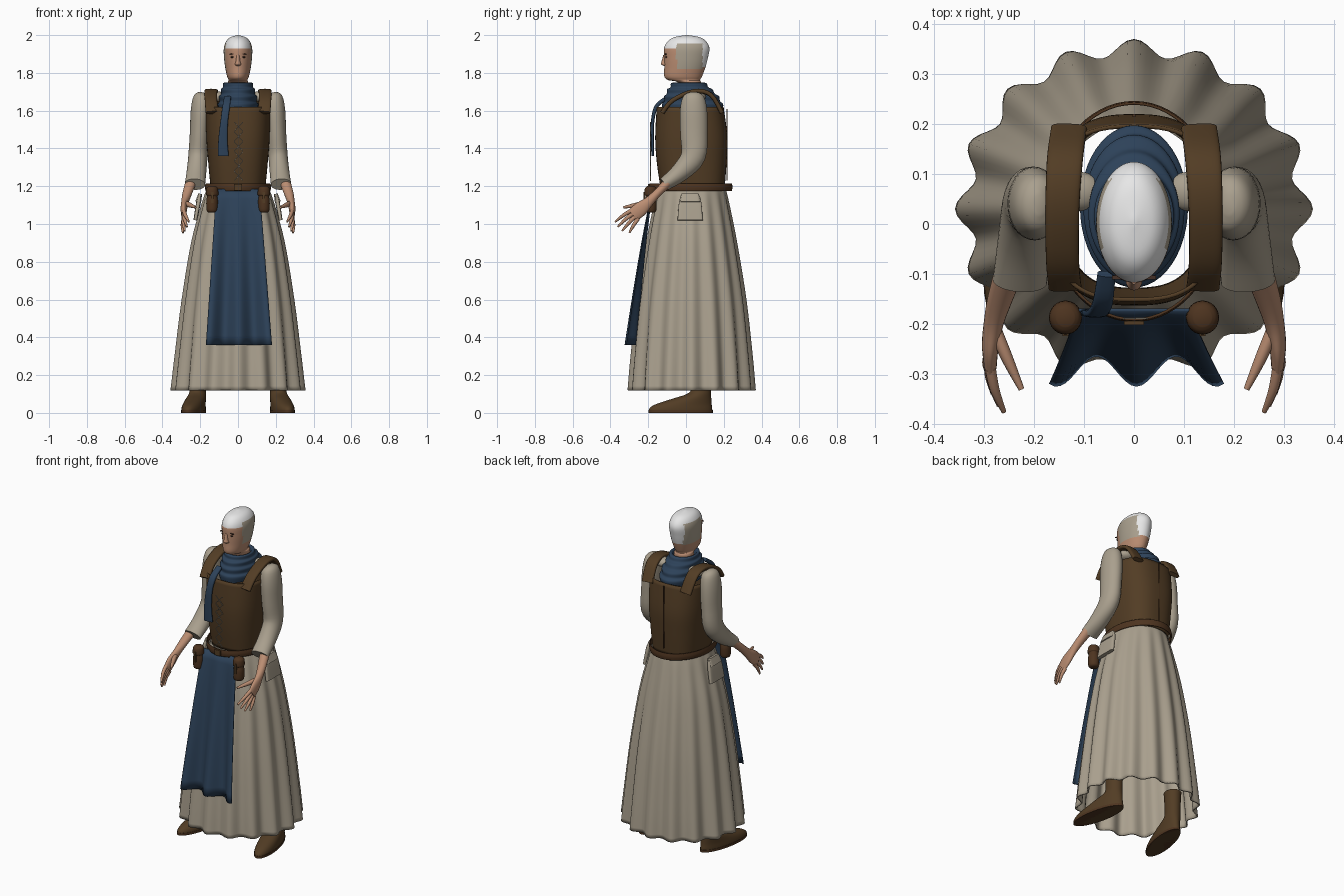
import bpy, bmesh, math
from mathutils import Vector, Matrix

if "Cube" in bpy.data.objects:
    bpy.data.objects.remove(bpy.data.objects["Cube"])
made = []


def material(name, r, g, b):
    m = bpy.data.materials.new(name)
    m.use_nodes = True
    m.diffuse_color = (r, g, b, 1)
    bsdf = m.node_tree.nodes["Principled BSDF"]
    bsdf.inputs["Base Color"].default_value = (r, g, b, 1)
    bsdf.inputs["Roughness"].default_value = 0.8
    return m


LINEN = material("linen", 0.40, 0.35, 0.27)
LEATHER = material("vest leather", 0.085, 0.046, 0.018)
STRAP = material("belt leather", 0.075, 0.034, 0.014)
BLUE = material("blue cloth", 0.026, 0.054, 0.1)
SKIN = material("skin", 0.5, 0.27, 0.17)
HAIR = material("white hair", 0.8, 0.8, 0.8)
DARK = material("dark features", 0.06, 0.03, 0.02)


def finish(name, bm, mat, shell=0):
    bmesh.ops.recalc_face_normals(bm, faces=bm.faces)
    me = bpy.data.meshes.new(name)
    bm.to_mesh(me)
    bm.free()
    me.materials.append(mat)
    ob = bpy.data.objects.new(name, me)
    bpy.context.collection.objects.link(ob)
    if shell:
        mod = ob.modifiers.new("thickness", "SOLIDIFY")
        mod.thickness, mod.offset = shell, -1
    made.append(ob)
    return ob


def smooth(pts, sub):
    """Catmull-Rom interpolation of tuples."""
    out = []
    for i in range(len(pts) - 1):
        a, b, c, d = (pts[max(i - 1, 0)], pts[i], pts[i + 1],
                      pts[min(i + 2, len(pts) - 1)])
        for k in range(sub):
            t = k / sub
            out.append([q + 0.5 * t * (r - p + t * (2*p - 5*q + 4*r - s + t * (3*(q - r) + s - p)))
                        for p, q, r, s in zip(a, b, c, d)])
    return out + [list(pts[-1])]


def tube(name, pts, mat, n=24, sub=4, upright=False, power=1, caps=True,
         shell=0, ripple=None, side=1):
    """Loft of rings (x, y, z, half width, half depth) along a smoothed path."""
    rows = smooth(pts, sub)
    bm = bmesh.new()
    rings = []
    for i, (x, y, z, ru, rv) in enumerate(rows):
        t = Vector((0, 0, 1))
        if not upright:
            t = (Vector(rows[min(i + 1, len(rows) - 1)][:3])
                 - Vector(rows[max(i - 1, 0)][:3])).normalized()
        u = Vector((1, 0, 0))
        u = (u - t * u.dot(t)).normalized()
        v = t.cross(u)
        ring = []
        for k in range(n):
            a = math.tau * k / n
            c, s = math.cos(a), math.sin(a)
            c = math.copysign(abs(c) ** power, c)
            s = math.copysign(abs(s) ** power, s)
            f = ripple(a, i / (len(rows) - 1)) if ripple else 1
            p = Vector((x, y, z)) + (u * c * ru + v * s * rv) * f
            ring.append(bm.verts.new((p.x * side, p.y, p.z)))
        rings.append(ring)
    for a, b in zip(rings, rings[1:]):
        for k in range(n):
            bm.faces.new((a[k], a[(k + 1) % n], b[(k + 1) % n], b[k]))
    if caps:
        bm.faces.new(rings[0])
        bm.faces.new(rings[-1])
    return finish(name, bm, mat, shell)


def box(name, loc, size, mat, turn=0):
    bm = bmesh.new()
    bmesh.ops.create_cube(bm, size=1, matrix=Matrix.Translation(loc)
                          @ Matrix.Rotation(turn, 4, "Y") @ Matrix.Diagonal((*size, 1)))
    return finish(name, bm, mat)


def ball(name, loc, radii, mat):
    bm = bmesh.new()
    bmesh.ops.create_uvsphere(bm, u_segments=16, v_segments=10, radius=1,
                              matrix=Matrix.Translation(loc) @ Matrix.Diagonal((*radii, 1)))
    return finish(name, bm, mat)


# Skirt with sixteen pleats, open below
tube("skirt", [(0, .03, 1.185, .165, .18), (0, .03, 1.1, .192, .198),
               (0, .03, .9, .242, .235), (0, .03, .6, .288, .28),
               (0, .03, .3, .322, .31), (0, .03, .12, .34, .323)],
     LINEN, n=160, sub=5, upright=True, caps=False, shell=.008,
     ripple=lambda a, t: 1 + .052 * t ** .7 * math.cos(16 * a))

# Apron sheet
bm = bmesh.new()
rows = []
for j in range(17):
    v = j / 16
    w = v ** .8
    rows.append([bm.verts.new(((i / 16 - 1) * (.115 + .06 * v) + .005 * v,
                               -.175 - .12 * w - .03 * v * math.cos(2.2 * math.pi * (i / 16 - 1)),
                               1.185 - .825 * v)) for i in range(33)])
for a, b in zip(rows, rows[1:]):
    for i in range(32):
        bm.faces.new((a[i], b[i], b[i + 1], a[i + 1]))
finish("apron", bm, BLUE, .006)

# Vest, belt and buckle
tube("vest", [(0, .035, 1.19, .145, .17), (0, .03, 1.33, .158, .185),
              (0, .028, 1.46, .168, .191), (0, .022, 1.62, .172, .177)],
     LEATHER, n=64, sub=5, upright=True, power=.75, caps=False, shell=.008)
tube("belt", [(0, .025, 1.175, .172, .218), (0, .025, 1.195, .175, .221),
              (0, .025, 1.215, .172, .218)],
     STRAP, n=64, upright=True, caps=False, shell=.005)
box("buckle", (0, -.198, 1.195), (.04, .008, .034), LEATHER)
box("vest_back_seam", (0, .217, 1.42), (.005, .006, .38), STRAP)

# Crossed lacing
for i in range(6):
    for s in (-1, 1):
        box("lacing", (.003, -.188, 1.255 + .052 * i), (.004, .003, .068), LINEN, s * .75)

# Scarf with stacked folds and a hanging tail
tube("scarf", [(0, .035, 1.60, .10, .158), (0, .035, 1.635, .108, .162),
               (0, .033, 1.65, .097, .147), (0, .03, 1.675, .101, .146),
               (0, .025, 1.69, .089, .127), (0, .02, 1.713, .091, .12),
               (0, .018, 1.724, .08, .1), (0, .015, 1.745, .079, .094),
               (0, .015, 1.742, .064, .072), (0, .02, 1.69, .058, .065)],
     BLUE, n=48, upright=True, caps=False)
tube("scarf_tail", [(-.055, -.1, 1.67, .018, .01), (-.062, -.155, 1.625, .02, .01),
                    (-.072, -.176, 1.55, .02, .009), (-.08, -.178, 1.45, .024, .008),
                    (-.078, -.176, 1.36, .029, .007)], BLUE, power=.6)

# Head and neck, coloured by region
head = tube("head", [(0, .02, 1.66, .056, .06), (0, .02, 1.745, .054, .06),
                     (0, -.01, 1.762, .05, .085), (0, -.015, 1.782, .058, .1),
                     (0, -.006, 1.83, .068, .109), (0, 0, 1.88, .074, .116),
                     (0, .004, 1.93, .075, .12), (0, .005, 1.965, .064, .103),
                     (0, .005, 1.988, .042, .07), (0, .005, 2.0, .004, .007)],
            SKIN, n=64, sub=6, upright=True)
head.data.materials.append(HAIR)
head.data.materials.append(LINEN)
for p in head.data.polygons:
    x, y, z = p.center
    if 1.825 < z < 1.957 and -.05 < y < .088 and abs(x) > .03:
        p.material_index = 2
    elif z > 1.93 or (y > .06 and z > 1.828):
        p.material_index = 1

# Face
tube("nose", [(0, -.105, 1.836, .01, .008), (0, -.112, 1.845, .017, .02),
              (0, -.112, 1.862, .012, .017), (0, -.11, 1.895, .008, .01)],
     SKIN, n=16, upright=True)
box("mouth", (0, -.108, 1.812), (.034, .008, .004), DARK)
for s in (-1, 1):
    ball("eye", (s * .029, -.105, 1.884), (.011, .005, .005), DARK)
    box("eyebrow", (s * .03, -.107, 1.9), (.028, .008, .005), DARK, s * .12)

for s, tag in ((1, "left_"), (-1, "right_")):
    # Shoulder strap and shirt yoke
    tube(tag + "shoulder_strap", [(.138, -.125, 1.59, .033, .012), (.143, -.07, 1.655, .033, .012),
                                  (.143, .04, 1.702, .034, .012), (.138, .13, 1.685, .036, .012),
                                  (.13, .19, 1.59, .036, .012)], LEATHER, power=.6, side=s)
    ball(tag + "shirt_yoke", (s * .112, .065, 1.675), (.05, .04, .028), LINEN)

    # Sleeve
    tube(tag + "sleeve", [(.188, .04, 1.697, .012, .02), (.192, .04, 1.675, .042, .055),
                          (.197, .04, 1.6, .053, .072), (.204, .042, 1.48, .051, .072),
                          (.212, .038, 1.36, .051, .065), (.22, -.03, 1.275, .052, .05),
                          (.228, -.115, 1.21, .054, .036)], LINEN, n=32, side=s)

    # Forearm, palm, fingers and thumb
    tube(tag + "forearm_and_palm", [(.245, -.08, 1.235, .03, .025), (.268, -.15, 1.165, .025, .022),
                                    (.28, -.195, 1.12, .02, .026), (.287, -.24, 1.08, .017, .038),
                                    (.287, -.28, 1.047, .013, .036)], SKIN, side=s)
    tips = ((.26, -.375, 1.012), (.27, -.362, .985), (.282, -.338, .963), (.292, -.3, .953))
    for i, (x, y, z) in enumerate(tips):
        k = .028 - .019 * i
        base = (.287, -.272 - .62 * k, 1.05 + .75 * k)
        mid = ((x + .296) / 2, (y + base[1]) / 2, (z + base[2]) / 2 + .004)
        tube(tag + "finger", [(*base, .011, .011), (*mid, .0095, .0095), (x, y, z, .005, .005)],
             SKIN, n=12, side=s)
    tube(tag + "thumb", [(.28, -.205, 1.11, .013, .015), (.255, -.265, 1.1, .012, .013),
                         (.225, -.33, 1.088, .006, .006)], SKIN, n=12, side=s)

    # Belt pouch with lid and clasp
    tube(tag + "pouch", [(.137, -.187, 1.06, .018, .018), (.137, -.187, 1.072, .029, .03),
                         (.137, -.187, 1.12, .031, .032), (.137, -.187, 1.148, .027, .028),
                         (.137, -.187, 1.156, .033, .034), (.137, -.187, 1.188, .03, .031),
                         (.137, -.187, 1.2, .018, .018)], STRAP, upright=True, side=s)
    box(tag + "pouch_clasp", (s * .137, -.22, 1.14), (.012, .008, .06), LEATHER)

    # Side pocket with a flap
    tube(tag + "pocket", [(.203, .022, 1.15, .008, .05), (.21, .022, 1.11, .012, .06),
                          (.226, .022, 1.02, .01, .067)], LINEN, power=.4, side=s)
    tube(tag + "pocket_flap", [(.2, .022, 1.16, .01, .045), (.211, .022, 1.115, .016, .052)],
         LINEN, power=.4, side=s)

    # Boot, toe turned outward
    boot = tube(tag + "boot", [(0, -.11, 0, .055, .17), (0, -.11, .022, .056, .17),
                               (0, -.095, .045, .054, .152), (0, -.05, .075, .05, .105),
                               (0, -.012, .1, .045, .065), (0, 0, .13, .042, .052),
                               (0, 0, .23, .045, .053), (0, 0, .26, .048, .056)],
                LEATHER, n=32, upright=True)
    boot.location = (s * .213, .08, 0)
    boot.rotation_euler.z = s * .2
    sole = tube(tag + "sole", [(0, -.11, 0, .058, .173), (0, -.11, .014, .058, .173)],
                STRAP, n=32, sub=1, upright=True)
    sole.location, sole.rotation_euler = boot.location, boot.rotation_euler

# Smooth shading with sharp edges kept
bpy.ops.object.select_all(action="DESELECT")
for ob in made:
    ob.select_set(True)
bpy.context.view_layer.objects.active = made[0]
bpy.ops.object.shade_smooth_by_angle(angle=math.radians(50))
